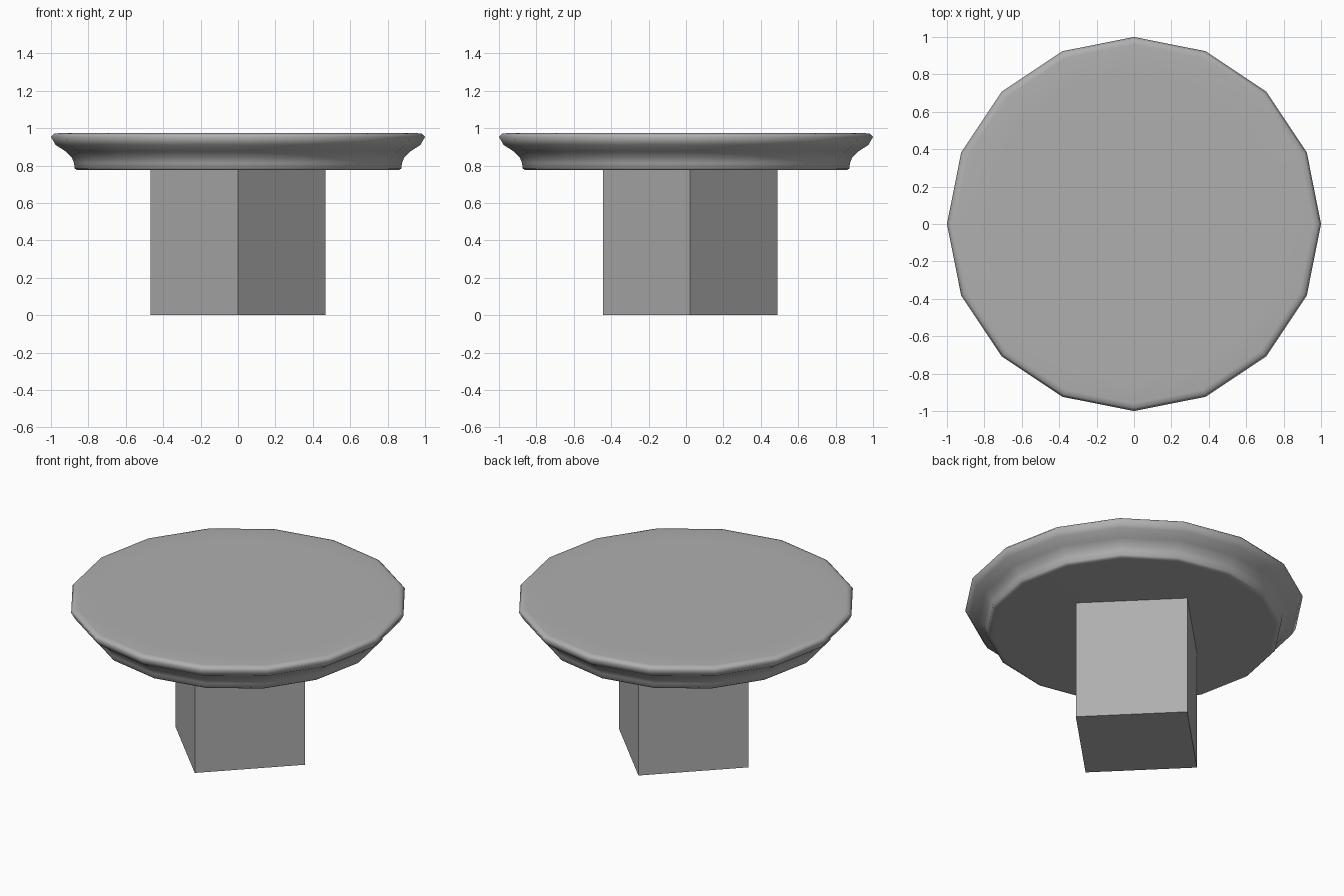
import bpy, bmesh, math

if "Cube" in bpy.data.objects:
    bpy.data.objects.remove(bpy.data.objects["Cube"])

# Mid-dark grey shared by both parts
grey = bpy.data.materials.new("dark_grey")
grey.diffuse_color = (0.43, 0.43, 0.43, 1.0)
grey.use_nodes = True
grey.node_tree.nodes["Principled BSDF"].inputs["Base Color"].default_value = grey.diffuse_color

def make_object(name, bm):
    bmesh.ops.recalc_face_normals(bm, faces=bm.faces[:])
    mesh = bpy.data.meshes.new(name)
    bm.to_mesh(mesh)
    bm.free()
    mesh.materials.append(grey)
    obj = bpy.data.objects.new(name, mesh)
    bpy.context.collection.objects.link(obj)
    return obj

def lathe(name, profile, sides):
    """Spin (radius, height) points about z and cap both ends."""
    bm = bmesh.new()
    rings = [[bm.verts.new((r * math.cos(2 * math.pi * i / sides),
                            r * math.sin(2 * math.pi * i / sides), z))
              for i in range(sides)] for r, z in profile]
    for low, high in zip(rings, rings[1:]):
        for i in range(sides):
            j = (i + 1) % sides
            bm.faces.new((low[i], low[j], high[j], high[i])).smooth = True
    for ring in (rings[0], rings[-1]):
        bm.faces.new(ring).smooth = True
    return make_object(name, bm)

# Round top with a moulded, flared edge
lathe("table_top", [(0.84, 0.775), (0.862, 0.776), (0.873, 0.785), (0.877, 0.813),
                    (0.888, 0.842), (0.92, 0.875), (0.975, 0.91), (1.0, 0.953),
                    (0.985, 0.97), (0.96, 0.973), (0.82, 0.973)], 16)

# Square pedestal turned 45 degrees, set slightly towards the back
bm = bmesh.new()
bmesh.ops.create_cone(bm, cap_ends=True, segments=4, radius1=0.467, radius2=0.467, depth=0.776)
# Align corners with the x and y axes whatever the primitive's start angle
for v in bm.verts:
    a = round(math.atan2(v.co.y, v.co.x) / (math.pi / 2)) * math.pi / 2
    v.co.x, v.co.y = 0.467 * math.cos(a), 0.467 * math.sin(a)
pedestal = make_object("pedestal", bm)
pedestal.location = (0, 0.022, 0.388)
